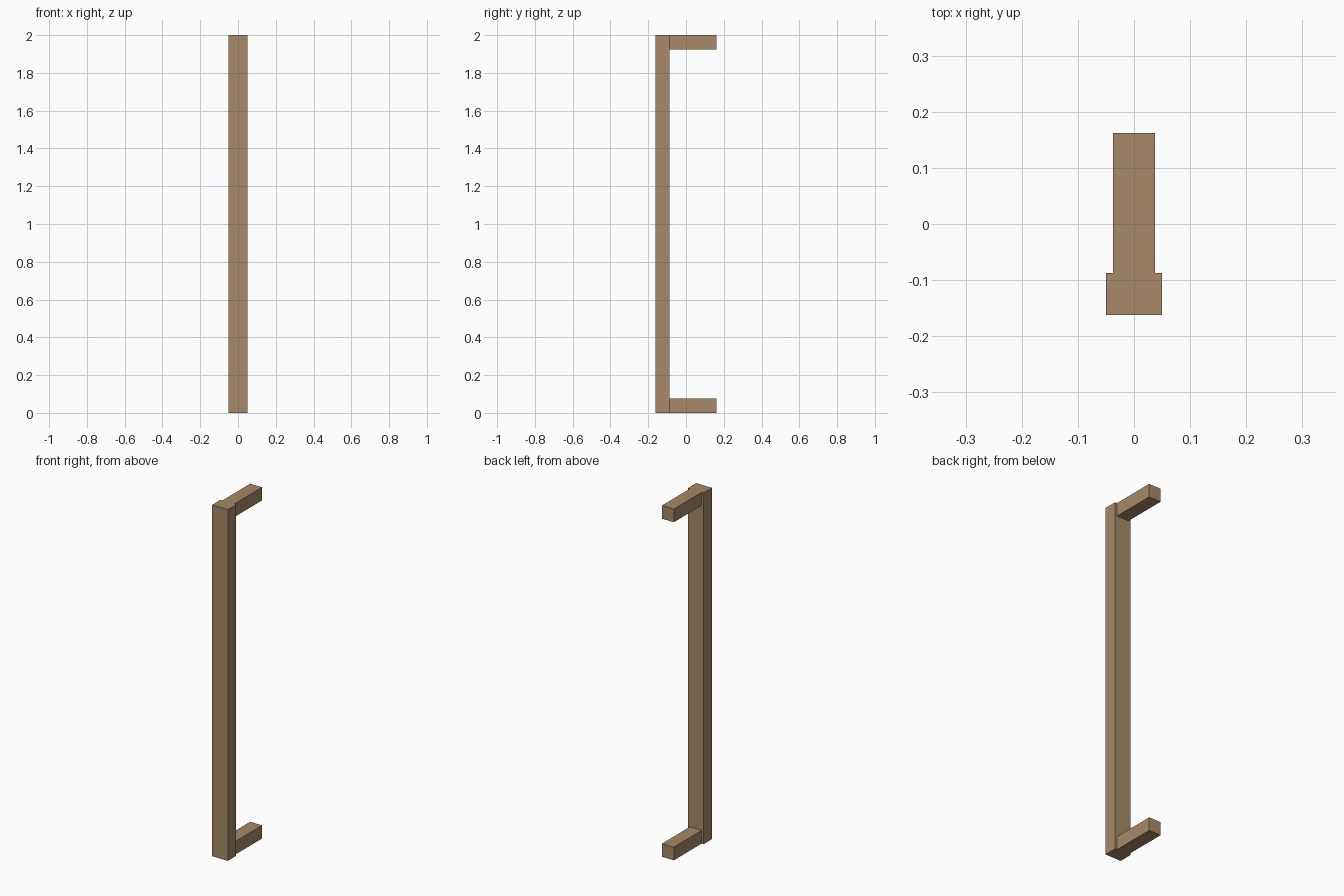
import bpy

if "Cube" in bpy.data.objects:
    bpy.data.objects.remove(bpy.data.objects["Cube"])

wood = bpy.data.materials.new("bronze_brown")
wood.diffuse_color = (0.39, 0.25, 0.14, 1)
wood.use_nodes = True
wood.node_tree.nodes["Principled BSDF"].inputs["Base Color"].default_value = wood.diffuse_color


def box(name, lo, hi):
    """Axis-aligned box between two opposite corners."""
    centre = [(a + b) / 2 for a, b in zip(lo, hi)]
    bpy.ops.mesh.primitive_cube_add(size=1, location=centre)
    ob = bpy.context.object
    ob.name = name
    ob.scale = [b - a for a, b in zip(lo, hi)]
    bpy.ops.object.transform_apply(location=False, rotation=False, scale=True)
    ob.data.materials.append(wood)
    return ob


HEIGHT = 2.0
THICK = 0.075        # bar depth and bracket section
FRONT, BACK = -0.1625, 0.1625

# Upright grip bar
box("grip_bar", (-0.05, FRONT, 0), (0.05, FRONT + THICK, HEIGHT))

# Mounting arms reaching back from each end of the bar
for name, z in (("lower_arm", 0), ("upper_arm", HEIGHT - THICK)):
    box(name, (-THICK / 2, FRONT + THICK, z), (THICK / 2, BACK, z + THICK))
